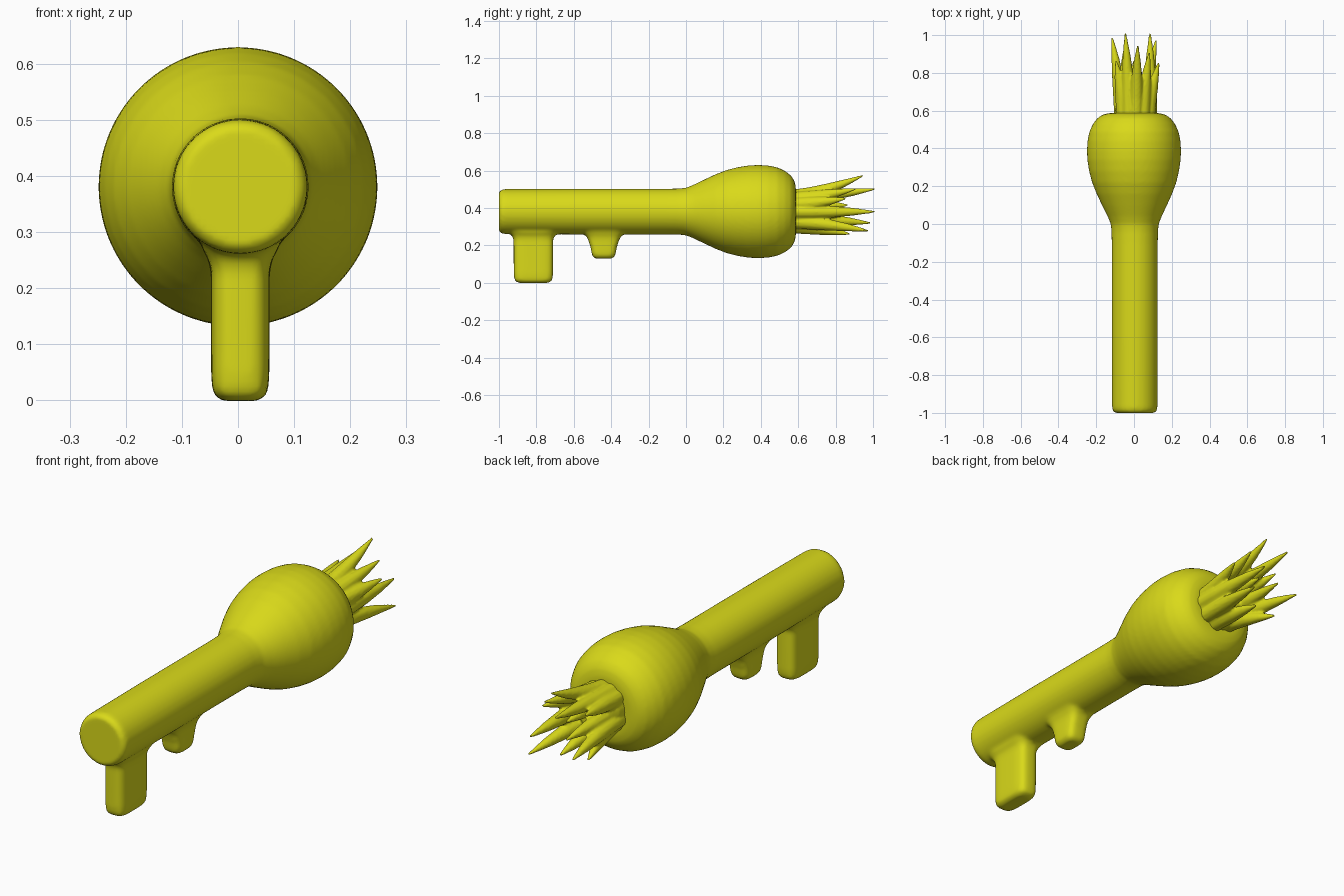
import bpy, bmesh, math
from mathutils import Vector

if "Cube" in bpy.data.objects:
    bpy.data.objects.remove(bpy.data.objects["Cube"])

CX, CZ = 0.004, 0.381   # axis of the shaft

mat = bpy.data.materials.new("yellow")
mat.diffuse_color = (0.70, 0.70, 0.01, 1)
mat.use_nodes = True
mat.node_tree.nodes["Principled BSDF"].inputs["Base Color"].default_value = mat.diffuse_color


def skin(bm, rings):
    """Join successive rings of points into a closed shell."""
    loops = [[bm.verts.new(p) for p in r] for r in rings]
    n = len(loops[0])
    for a, b in zip(loops, loops[1:]):
        for i in range(n):
            j = (i + 1) % n
            bm.faces.new((a[i], a[j], b[j], b[i]))
    bm.faces.new(loops[0][::-1])
    bm.faces.new(loops[-1])


def circle_y(c, r, n):
    return [(c[0] + r * math.cos(2 * math.pi * i / n), c[1],
             c[2] + r * math.sin(2 * math.pi * i / n)) for i in range(n)]


def rounded_box_z(cy, hx, hy, z, n=32, e=0.5):
    pts = []
    for i in range(n):
        c, s = math.cos(2 * math.pi * i / n), math.sin(2 * math.pi * i / n)
        pts.append((CX + hx * math.copysign(abs(c) ** e, c),
                    cy + hy * math.copysign(abs(s) ** e, s), z))
    return pts


def finish(bm, name, voxel, smooth):
    bmesh.ops.recalc_face_normals(bm, faces=bm.faces)
    me = bpy.data.meshes.new(name)
    bm.to_mesh(me)
    bm.free()
    ob = bpy.data.objects.new(name, me)
    bpy.context.collection.objects.link(ob)
    me.materials.append(mat)
    m = ob.modifiers.new("fuse", 'REMESH')
    m.mode, m.voxel_size, m.use_smooth_shade = 'VOXEL', voxel, True
    s = ob.modifiers.new("soften", 'SMOOTH')
    s.factor, s.iterations = 0.5, smooth
    return ob


# Shaft flowing into the bulb, with two key teeth below
bm = bmesh.new()
profile = [(-1.0, 0.104), (-0.994, 0.114), (-0.975, 0.120), (-0.6, 0.122),
           (-0.1, 0.122), (-0.04, 0.123), (0.0, 0.127), (0.04, 0.143),
           (0.1, 0.172), (0.16, 0.200), (0.22, 0.223), (0.28, 0.238),
           (0.34, 0.247), (0.39, 0.249), (0.44, 0.246), (0.49, 0.236),
           (0.53, 0.217), (0.56, 0.194), (0.578, 0.168), (0.587, 0.135),
           (0.587, 0.06)]
rings = []
for y, r in profile:
    k = min(max(y / 0.3, 0), 1)
    rings.append(circle_y((CX * (1 - k), y, CZ), r, 64))
skin(bm, rings)

# (z, half width, half depth) for each tooth
long_tooth = [(-0.001, 0.030, 0.070), (0.004, 0.043, 0.092), (0.018, 0.050, 0.102),
              (0.05, 0.052, 0.105), (0.23, 0.052, 0.106), (0.25, 0.056, 0.112),
              (0.27, 0.068, 0.130), (0.34, 0.070, 0.130)]
short_tooth = [(0.130, 0.030, 0.045), (0.136, 0.042, 0.056), (0.155, 0.049, 0.064),
               (0.19, 0.051, 0.070), (0.23, 0.053, 0.083), (0.25, 0.057, 0.093),
               (0.27, 0.066, 0.115), (0.34, 0.068, 0.115)]
for cy, sections in ((-0.816, long_tooth), (-0.440, short_tooth)):
    skin(bm, [rounded_box_z(cy, hx, hy, z) for z, hx, hy in sections])
finish(bm, "key_shaft_and_bulb", 0.010, 5)

# Leafy crown: short core with pointed spikes fused to it
bm = bmesh.new()
skin(bm, [circle_y((CX, y, CZ), r, 32) for y, r in
          ((0.55, 0.108), (0.62, 0.102), (0.67, 0.085), (0.71, 0.04))])
tips = [(0.02, 0.94, 0.57), (-0.045, 1.0, 0.50), (0.085, 1.0, 0.38),
        (0.115, 0.965, 0.28), (-0.115, 0.98, 0.32), (-0.10, 0.85, 0.265),
        (0.13, 0.85, 0.45), (0.08, 0.90, 0.50), (-0.095, 0.86, 0.47),
        (0.0, 0.86, 0.415), (0.025, 0.87, 0.262), (-0.05, 0.93, 0.375)]
for tip in tips:
    tip = Vector(tip)
    out = Vector((tip.x - CX, 0, tip.z - CZ))
    if out.length > 0.06:
        out = out.normalized() * 0.082
    base = Vector((CX, 0.57, CZ)) + out
    rings = []
    for t, r in ((0, 0.036), (0.25, 0.036), (0.5, 0.031), (0.75, 0.021),
                 (0.92, 0.011), (1.02, 0.005)):
        c = base.lerp(tip, t)
        # leaves run straight first, then flare toward the tip
        k = t ** 1.5
        c.x = base.x + (tip.x - base.x) * k
        c.z = base.z + (tip.z - base.z) * k
        rings.append(circle_y(c, r, 12))
    skin(bm, rings)
finish(bm, "leaf_crown", 0.006, 3)
